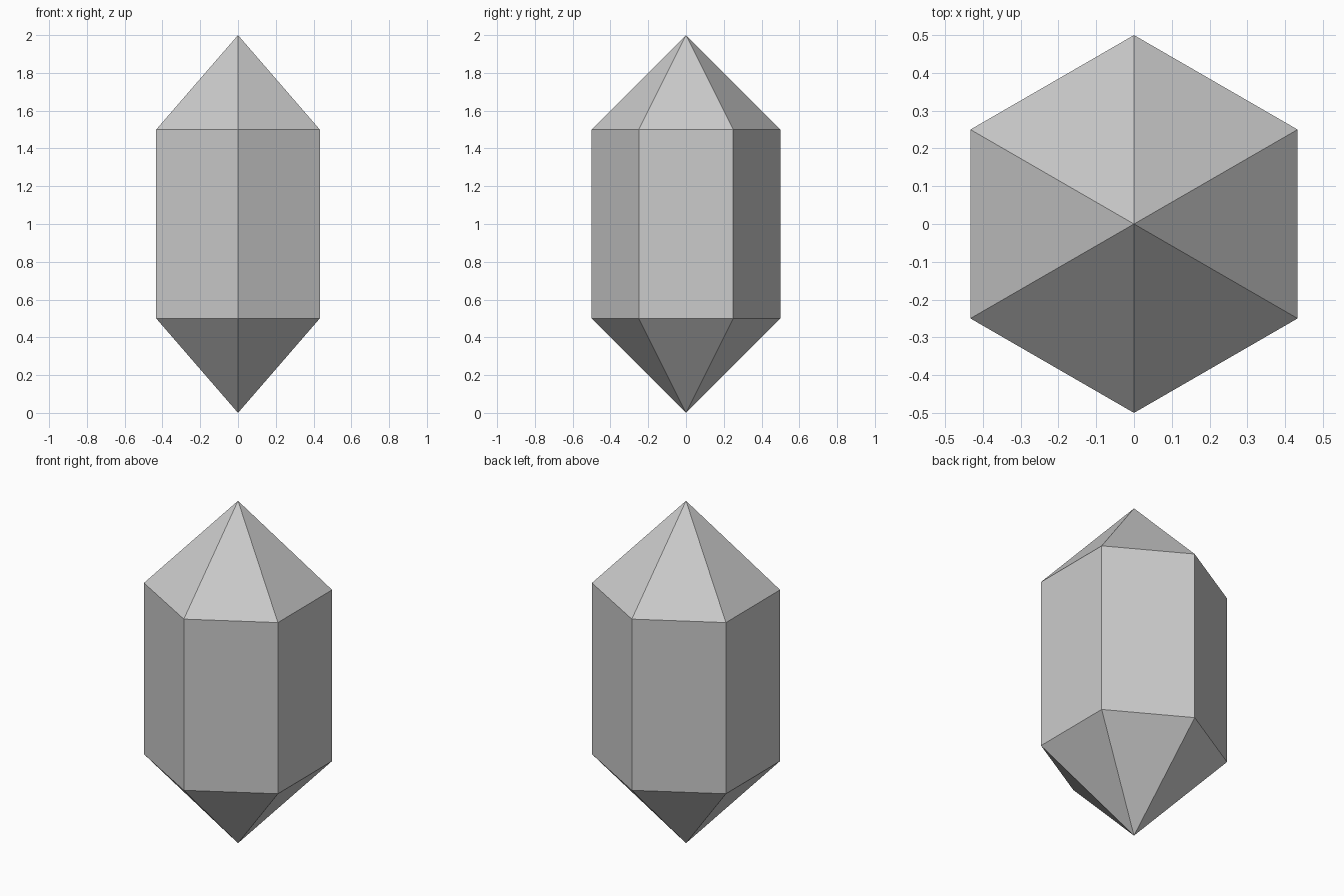
import bpy, bmesh, math, random
from mathutils import Vector

if "Cube" in bpy.data.objects:
    bpy.data.objects.remove(bpy.data.objects["Cube"])

random.seed(7)
RADIUS, LOW, HIGH, TOP = 0.5, 0.5, 1.5, 2.0
SHARDS = 90


def crystal_bmesh():
    """Hexagonal prism with a pyramid on each end."""
    bm = bmesh.new()

    def ring(z):
        angles = [math.radians(30 + 60 * i) for i in range(6)]
        return [bm.verts.new((RADIUS * math.cos(a), RADIUS * math.sin(a), z)) for a in angles]

    low, high = ring(LOW), ring(HIGH)
    foot, tip = bm.verts.new((0, 0, 0)), bm.verts.new((0, 0, TOP))
    for i in range(6):
        j = (i + 1) % 6
        bm.faces.new((low[i], low[j], high[j], high[i]))
        bm.faces.new((high[i], high[j], tip))
        bm.faces.new((low[j], low[i], foot))
    return bm


def inside(p):
    """True if the point lies in the crystal."""
    limit = RADIUS * math.cos(math.radians(30)) * min(1, p.z / LOW, (TOP - p.z) / (TOP - HIGH))
    return all(abs(p.x * math.cos(a) + p.y * math.sin(a)) < limit
               for a in (0, math.pi / 3, 2 * math.pi / 3))


# Random seed points, one for each shard
seeds = []
while len(seeds) < SHARDS:
    p = Vector((random.uniform(-0.5, 0.5), random.uniform(-0.5, 0.5), random.uniform(0, TOP)))
    if inside(p):
        seeds.append(p)

# Fracture: cut the crystal halfway towards every neighbouring seed
for n, seed in enumerate(seeds):
    bm = crystal_bmesh()
    for other in sorted(seeds, key=lambda q: (q - seed).length)[1:]:
        gap = other - seed
        reach = max((v.co - seed).length for v in bm.verts)
        if gap.length > 2 * reach:
            break
        bmesh.ops.bisect_plane(bm, geom=bm.verts[:] + bm.edges[:] + bm.faces[:], dist=1e-6,
                               plane_co=(seed + other) / 2, plane_no=gap, clear_outer=True)
        rim = [e for e in bm.edges if e.is_boundary]
        if rim:
            bmesh.ops.holes_fill(bm, edges=rim, sides=0)
    bmesh.ops.recalc_face_normals(bm, faces=bm.faces[:])
    name = f"crystal_shard_{n + 1:02d}"
    mesh = bpy.data.meshes.new(name)
    bm.to_mesh(mesh)
    bm.free()
    bpy.context.collection.objects.link(bpy.data.objects.new(name, mesh))
